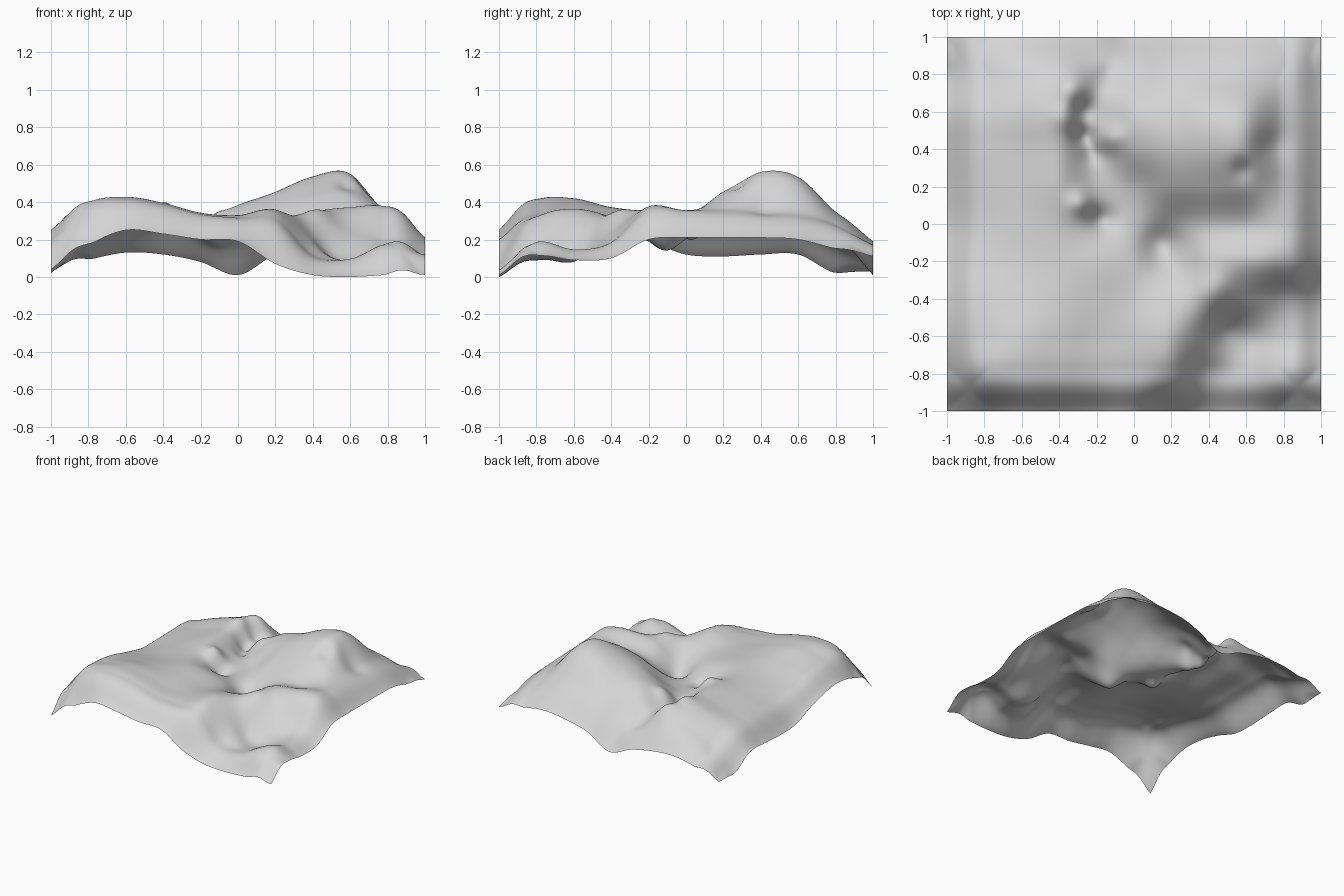
import bpy, bmesh, math

if "Cube" in bpy.data.objects:
    bpy.data.objects.remove(bpy.data.objects["Cube"])

# Coarse control heights in hundredths: rows back to front, columns left to right, 0.2 apart
HEIGHTS = [
    [4, 10, 14, 13, 9, 2, 13, 18, 20, 17, 12],
    [3, 18, 27, 30, 24, 23, 32, 35, 35, 28, 16],
    [13, 27, 34, 38, 27, 38, 44, 52, 53, 34, 21],
    [13, 28, 33, 37, 25, 37, 46, 54, 56, 36, 22],
    [12, 28, 33, 37, 26, 27, 38, 45, 46, 36, 22],
    [13, 28, 33, 35, 27, 24, 24, 32, 34, 36, 22],
    [20, 31, 34, 36, 34, 29, 23, 35, 38, 37, 21],
    [25, 36, 38, 38, 35, 32, 33, 33, 25, 19, 11],
    [26, 39, 43, 40, 35, 34, 37, 24, 10, 14, 10],
    [20, 39, 42, 39, 34, 32, 31, 12, 10, 18, 12],
    [5, 18, 26, 24, 21, 20, 8, 2, 1, 2, 2],
]
rows = [[v / 100 for v in r] for r in reversed(HEIGHTS)]

# Local knolls and hollows: x, y, height, radius
DETAILS = [
    # knoll and hollow in the middle
    (-0.28, 0.11, 0.06, 0.07), (-0.17, 0.02, -0.05, 0.07),
    # curved groove with its rim
    (-0.27, 0.60, -0.04, 0.06), (-0.27, 0.47, -0.06, 0.06), (-0.23, 0.38, -0.03, 0.06),
    (-0.37, 0.57, 0.03, 0.07), (-0.32, 0.73, 0.07, 0.09), (-0.14, 0.80, -0.03, 0.07),
    (-0.13, 0.46, 0.06, 0.08),
    # pit, hill notch and steep hill side
    (0.14, -0.11, -0.07, 0.10), (0.58, 0.29, -0.03, 0.06), (0.73, 0.42, -0.04, 0.09),
    # crater at the front right
    (0.47, -0.57, -0.05, 0.10), (0.43, -0.36, 0.03, 0.09),
]


def spline(p, t):
    """Smooth curve through evenly spaced values, t in samples."""
    i = min(int(t), len(p) - 2)
    f = t - i
    b, c = p[i], p[i + 1]
    a = p[i - 1] if i > 0 else 2 * b - c
    d = p[i + 2] if i + 2 < len(p) else 2 * c - b
    return b + 0.5 * f * (c - a + f * (2 * a - 5 * b + 4 * c - d + f * (3 * (b - c) + d - a)))


def shoulder(e):
    """Rounds the rim up so that it drops steeply in the last stretch before the edge."""
    return math.sin(math.pi * e / 0.24) ** 2 if 0 < e < 0.24 else 0.0


def height(x, y):
    u, v = (max(0.0, min(10.0, (k + 1) * 5)) for k in (x, y))
    z = spline([spline(r, u) for r in rows], v)
    for cx, cy, h, s in DETAILS:
        z += h * math.exp(-((x - cx) ** 2 + (y - cy) ** 2) / (s * s))
    side = max(shoulder(1 - abs(x)), shoulder(1 + y), 0.4 * shoulder(1 - y))
    return z + 0.025 * side


# Terrain sheet: open, smooth surface
bm = bmesh.new()
bmesh.ops.create_grid(bm, x_segments=140, y_segments=140, size=1)
for v in bm.verts:
    v.co.z = height(v.co.x, v.co.y)
low = min(v.co.z for v in bm.verts)
for v in bm.verts:
    v.co.z -= low
for f in bm.faces:
    f.smooth = True
mesh = bpy.data.meshes.new("terrain")
bm.to_mesh(mesh)
bm.free()

grey = bpy.data.materials.new("light_grey")
grey.diffuse_color = (0.66, 0.66, 0.66, 1)
grey.use_nodes = True
grey.node_tree.nodes["Principled BSDF"].inputs["Base Color"].default_value = grey.diffuse_color
mesh.materials.append(grey)
terrain = bpy.data.objects.new("terrain", mesh)
bpy.context.collection.objects.link(terrain)
